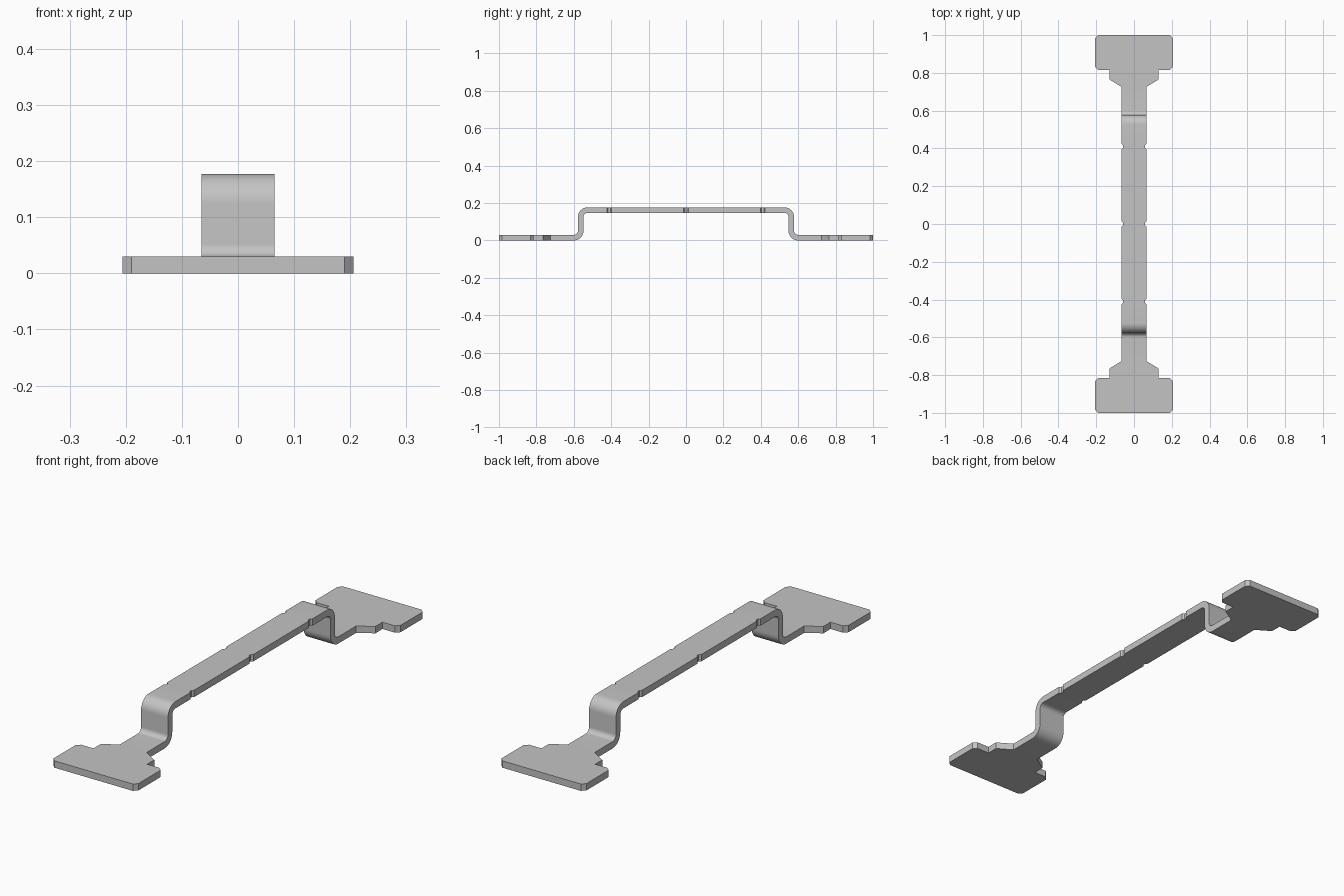
import bpy, bmesh, math
from math import pi, cos, sin

cube = bpy.data.objects.get("Cube")
if cube:
    bpy.data.objects.remove(cube)

T = 0.03          # sheet thickness
TOP = 0.177       # height of the raised strap
WALL = 0.578      # outer face of the upright walls
R_IN, R_OUT = 0.022, 0.052
W = 0.065         # half width of the strap

steel = bpy.data.materials.new("grey steel")
steel.use_nodes = True
steel.diffuse_color = (0.55, 0.55, 0.55, 1)
steel.node_tree.nodes["Principled BSDF"].inputs["Base Color"].default_value = steel.diffuse_color


def arc(cy, cz, r, a0, a1, n=10):
    """Points on an arc, angles in quarter turns."""
    return [(cy + r * cos((a0 + (a1 - a0) * i / n) * pi / 2),
             cz + r * sin((a0 + (a1 - a0) * i / n) * pi / 2)) for i in range(n + 1)]


def prism(name, points, offset):
    """Closed solid from a 3D outline pushed along an offset."""
    bm = bmesh.new()
    face = bm.faces.new([bm.verts.new(p) for p in points])
    ext = bmesh.ops.extrude_face_region(bm, geom=[face])
    bmesh.ops.translate(bm, vec=offset, verts=[v for v in ext["geom"] if isinstance(v, bmesh.types.BMVert)])
    bmesh.ops.recalc_face_normals(bm, faces=bm.faces)
    mesh = bpy.data.meshes.new(name)
    bm.to_mesh(mesh)
    bm.free()
    mesh.materials.append(steel)
    obj = bpy.data.objects.new(name, mesh)
    bpy.context.collection.objects.link(obj)
    return obj


# Bent side profile, upper and lower skins of the back half
foot_y = WALL + R_IN
top_y = WALL - R_OUT
upper = arc(top_y, TOP - R_OUT, R_OUT, 1, 0) + arc(foot_y, T + R_IN, R_IN, 2, 3) + [(1.1, T)]
lower = arc(top_y, TOP - R_OUT, R_IN, 1, 0) + arc(foot_y, T + R_IN, R_OUT, 2, 3) + [(1.1, 0)]
half = upper + lower[::-1]
profile = half + [(-y, z) for y, z in reversed(half)]
bracket = prism("bent_bracket", [(-0.3, y, z) for y, z in profile], (0.6, 0, 0))


# Flat outline: edge notches, flared neck and chamfered foot plate
def notch(y):
    return [(W, y - 0.013), (W - 0.008, y - 0.006), (W - 0.008, y + 0.006), (W, y + 0.013)]


F, C = 0.206, 0.016
quarter = notch(0)[2:] + notch(0.41) + [
    (W, 0.725), (0.13, 0.765), (0.13, 0.815), (F - C, 0.815),
    (F, 0.815 + C), (F, 1 - C), (F - C, 1)]
side = [(x, -y) for x, y in reversed(quarter)] + quarter
outline = side + [(-x, y) for x, y in reversed(side)]
cutter = prism("outline_cutter", [(x, y, -0.2) for x, y in outline], (0, 0, 0.8))

# Trim the bent sheet to the outline
mod = bracket.modifiers.new("outline", "BOOLEAN")
mod.operation = "INTERSECT"
mod.solver = "EXACT"
mod.object = cutter
bpy.ops.object.select_all(action="DESELECT")
bpy.context.view_layer.objects.active = bracket
bracket.select_set(True)
bpy.ops.object.modifier_apply(modifier=mod.name)
bpy.data.objects.remove(cutter)
bpy.ops.object.shade_smooth_by_angle(angle=math.radians(25))
